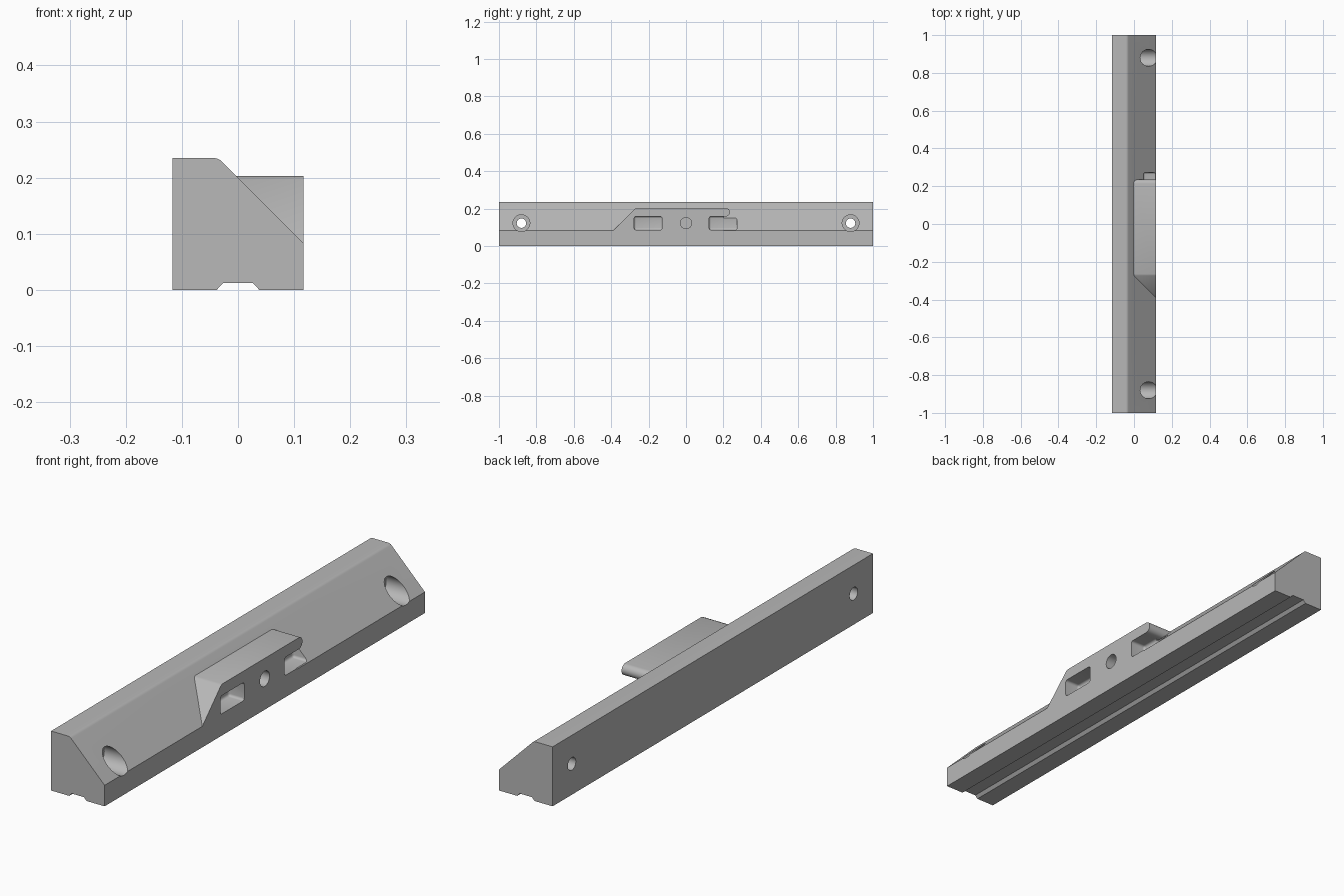
import bpy, bmesh, math
from mathutils import Matrix, Vector

cube = bpy.data.objects.get("Cube")
if cube:
    bpy.data.objects.remove(cube, do_unlink=True)

grey = bpy.data.materials.new("plain grey")
grey.use_nodes = True
grey.diffuse_color = (0.48, 0.48, 0.48, 1)
grey.node_tree.nodes["Principled BSDF"].inputs["Base Color"].default_value = (0.48, 0.48, 0.48, 1)

HALF = 0.117    # half width
MID = 0.122     # height of the holes and pockets


def add_object(name, bm):
    bmesh.ops.recalc_face_normals(bm, faces=bm.faces[:])
    mesh = bpy.data.meshes.new(name)
    bm.to_mesh(mesh)
    bm.free()
    mesh.materials.append(grey)
    obj = bpy.data.objects.new(name, mesh)
    bpy.context.collection.objects.link(obj)
    return obj


def prism(name, points, offset):
    """Extrude a closed outline of 3D points along the offset."""
    bm = bmesh.new()
    face = bm.faces.new([bm.verts.new(p) for p in points])
    ext = bmesh.ops.extrude_face_region(bm, geom=[face])
    moved = [v for v in ext["geom"] if isinstance(v, bmesh.types.BMVert)]
    bmesh.ops.translate(bm, verts=moved, vec=Vector(offset))
    return add_object(name, bm)


def bore(name, y, radius, x0, x1):
    bm = bmesh.new()
    place = Matrix.Translation(((x0 + x1) / 2, y, MID)) @ Matrix.Rotation(math.pi / 2, 4, "Y")
    bmesh.ops.create_cone(bm, cap_ends=True, segments=40, radius1=radius,
                          radius2=radius, depth=x1 - x0, matrix=place)
    return add_object(name, bm)


def pocket(name, y0, y1):
    """Rounded box that cuts in from the +x side."""
    bm = bmesh.new()
    size = Matrix.Diagonal((0.2, y1 - y0, 0.072, 1))
    bmesh.ops.create_cube(bm, size=1, matrix=Matrix.Translation((0.15, (y0 + y1) / 2, MID)) @ size)
    bmesh.ops.bevel(bm, geom=bm.edges[:], offset=0.01, segments=4, profile=0.5, affect="EDGES")
    return add_object(name, bm)


def combine(target, other, operation):
    mod = target.modifiers.new(operation.title(), "BOOLEAN")
    mod.operation = operation
    mod.solver = "EXACT"
    mod.object = other
    bpy.context.view_layer.objects.active = target
    bpy.ops.object.modifier_apply(modifier=mod.name)
    bpy.data.objects.remove(other, do_unlink=True)


# Long bar with a sloped side, an eased top corner and a groove underneath
section = [(-HALF, 0), (-0.038, 0), (-0.027, 0.012), (0.027, 0.012), (0.038, 0),
           (HALF, 0), (HALF, 0.083)]
cx, cz, r = -0.0435, 0.2145, 0.0205
for i in range(7):
    a = math.radians(45 + 45 * i / 6)
    section.append((cx + r * math.cos(a), cz + r * math.sin(a)))
section.append((-HALF, 0.235))
bar = prism("sloped_bar", [(x, -1, z) for x, z in section], (0, 2, 0))

# Raised block with a sloped front end and a rounded nose at the back end
outline = [(-0.423, 0.05), (-0.274, 0.199), (-0.264, 0.203)]
for i in range(13):
    a = math.radians(90 - 180 * i / 12)
    outline.append((0.213 + 0.0225 * math.cos(a), 0.1805 + 0.0225 * math.sin(a)))
outline += [(0.2, 0.158), (0.2, 0.05)]
block = prism("raised_block", [(-0.06, y, z) for y, z in outline], (HALF + 0.06, 0, 0))
combine(bar, block, "UNION")

# Stepped screw holes at both ends
for y in (-0.88, 0.88):
    combine(bar, bore("screw_head_cutter", y, 0.045, 0.0, 0.2), "DIFFERENCE")
    combine(bar, bore("screw_hole_cutter", y, 0.025, -0.2, 0.1), "DIFFERENCE")

# Middle blind hole and the two pockets
combine(bar, bore("middle_hole_cutter", 0, 0.03, 0.03, 0.2), "DIFFERENCE")
combine(bar, pocket("front_pocket_cutter", -0.277, -0.128), "DIFFERENCE")
combine(bar, pocket("back_pocket_cutter", 0.124, 0.273), "DIFFERENCE")

bpy.ops.object.select_all(action="DESELECT")
bar.select_set(True)
bpy.context.view_layer.objects.active = bar
bpy.ops.object.shade_smooth_by_angle(angle=math.radians(30))
